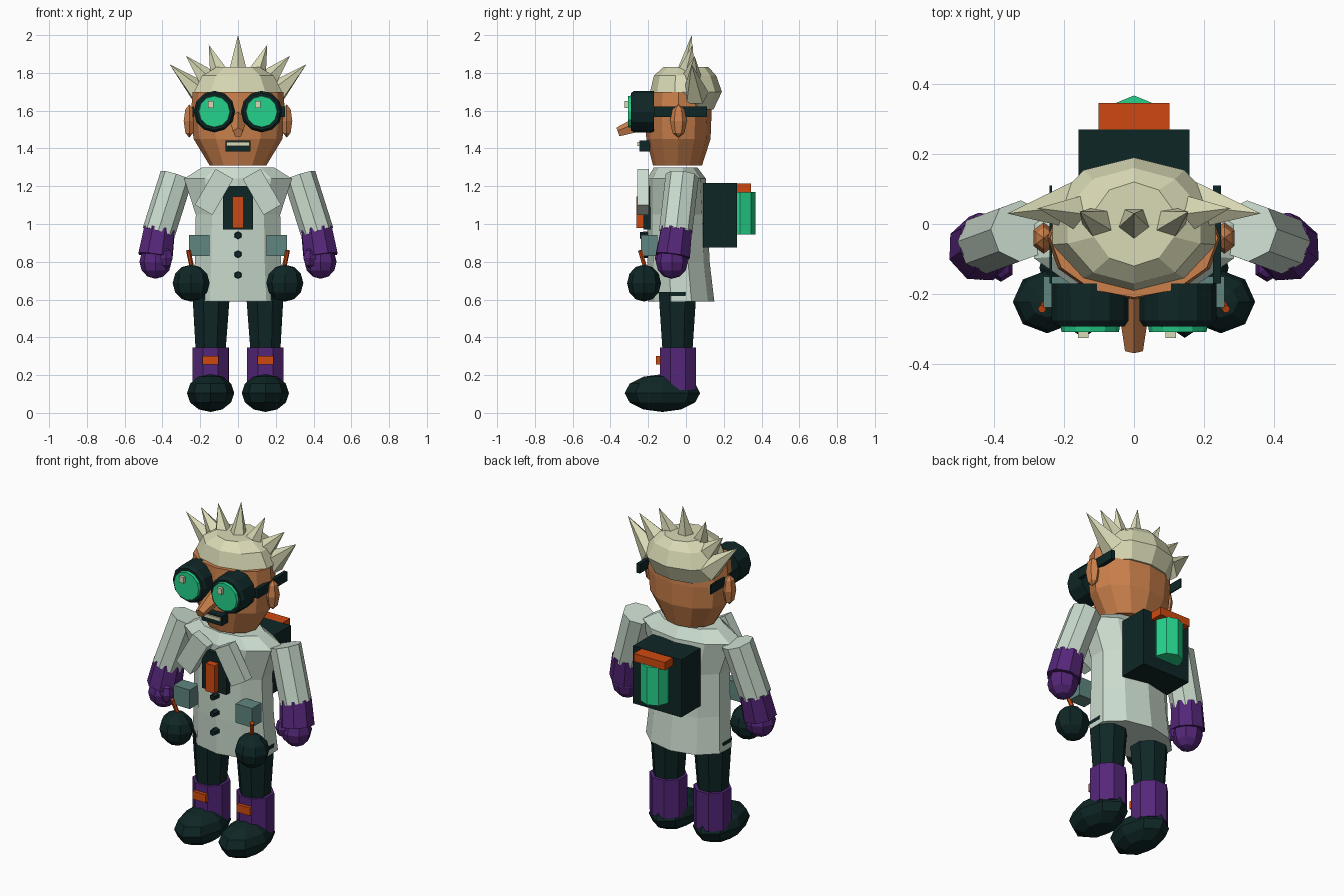
import bpy, bmesh, math
from mathutils import Vector, Matrix

if "Cube" in bpy.data.objects:
    bpy.data.objects.remove(bpy.data.objects["Cube"])


def material(name, r, g, b):
    def lin(c):
        c /= 255
        return c / 12.92 if c <= 0.04045 else ((c + 0.055) / 1.055) ** 2.4
    m = bpy.data.materials.new(name)
    m.diffuse_color = (lin(r), lin(g), lin(b), 1)
    m.use_nodes = True
    m.node_tree.nodes["Principled BSDF"].inputs["Base Color"].default_value = m.diffuse_color
    return m


HAIR = material("pale_straw", 218, 218, 182)
COAT = material("lab_white", 202, 219, 205)
SKIN = material("tan_skin", 204, 129, 76)
DARK = material("dark_teal", 15, 38, 38)
PURPLE = material("purple_rubber", 84, 38, 120)
ORANGE = material("burnt_orange", 206, 73, 16)
GREEN = material("glow_green", 37, 210, 140)
GREY = material("grey_teal", 96, 134, 128)


def finish(name, bm, mat):
    bmesh.ops.recalc_face_normals(bm, faces=bm.faces[:])
    me = bpy.data.meshes.new(name)
    bm.to_mesh(me)
    bm.free()
    me.materials.append(mat)
    ob = bpy.data.objects.new(name, me)
    bpy.context.collection.objects.link(ob)
    return ob


def box(name, lo, hi, mat, tilt=0):
    """Box between two corners, optionally rolled about the y axis."""
    lo, hi = Vector(lo), Vector(hi)
    bm = bmesh.new()
    M = (Matrix.Translation((lo + hi) / 2) @ Matrix.Rotation(tilt, 4, 'Y')
         @ Matrix.Diagonal((hi - lo).to_4d()))
    M[3][3] = 1
    bmesh.ops.create_cube(bm, size=1, matrix=M)
    return finish(name, bm, mat)


def rod(name, a, b, r1, r2, sides, mat, roll=0):
    """Tapered cylinder or spike from a to b."""
    a, b = Vector(a), Vector(b)
    d = b - a
    bm = bmesh.new()
    M = (Matrix.Translation((a + b) / 2) @ d.to_track_quat('Z', 'Y').to_matrix().to_4x4()
         @ Matrix.Rotation(roll, 4, 'Z'))
    bmesh.ops.create_cone(bm, cap_ends=True, segments=sides, radius1=r1, radius2=r2,
                          depth=d.length, matrix=M)
    return finish(name, bm, mat)


def ball(name, c, r, mat, seg=8, rings=6):
    bm = bmesh.new()
    M = Matrix.Translation(c) @ Matrix.Diagonal((r[0], r[1], r[2], 1))
    bmesh.ops.create_uvsphere(bm, u_segments=seg, v_segments=rings, radius=1, matrix=M)
    return finish(name, bm, mat)


def loft(name, rings, sides, mat):
    """Stack of elliptical rings given as (z, rx, ry, centre_y)."""
    bm = bmesh.new()
    loops = []
    for z, rx, ry, cy in rings:
        angs = [2 * math.pi * i / sides + math.pi / 2 for i in range(sides)]
        loops.append([bm.verts.new((rx * math.cos(t), cy + ry * math.sin(t), z)) for t in angs])
    for p, q in zip(loops, loops[1:]):
        for i in range(sides):
            j = (i + 1) % sides
            bm.faces.new((p[i], p[j], q[j], q[i]))
    bm.faces.new(loops[0])
    bm.faces.new(loops[-1])
    return finish(name, bm, mat)


# Head and hair cap
loft("head", [(1.31, .15, .13, -.045), (1.45, .235, .17, -.04), (1.58, .25, .175, -.04),
              (1.70, .24, .17, -.04)], 12, SKIN)
loft("hair_cap", [(1.605, .20, .125, .02), (1.70, .245, .19, .0), (1.785, .20, .165, -.005),
                  (1.83, .12, .12, .0)], 10, HAIR)

# Hair spikes fanned across the crown: base, tip, radius
rod("hair_spike_top", (0, .0, 1.79), (0, .03, 2.0), .055, 0, 5, HAIR)
for s in (-1, 1):
    for i, (base, tip, r) in enumerate([
            ((.095, .0, 1.79), (.155, .035, 1.95), .055),
            ((.155, .03, 1.76), (.275, .045, 1.89), .06),
            ((.185, .05, 1.68), (.362, .03, 1.845), .072)]):
        rod("hair_spike_%d" % i, (s * base[0],) + base[1:], (s * tip[0],) + tip[1:], r, 0, 5, HAIR)

# Nose and mouth
rod("nose", (0, -.18, 1.55), (0, -.36, 1.485), .055, .027, 5, SKIN)
box("mouth", (-.067, -.247, 1.385), (.067, -.19, 1.442), DARK)
box("teeth", (-.06, -.256, 1.413), (.06, -.24, 1.433), HAIR)

# Goggles, strap and ears
for s in (-1, 1):
    x = s * .125
    rod("goggle_barrel", (x, -.17, 1.595), (x, -.275, 1.595), .11, .11, 12, DARK)
    rod("goggle_rim", (x, -.275, 1.595), (x, -.292, 1.595), .11, .098, 12, DARK)
    rod("goggle_lens", (x, -.285, 1.595), (x, -.308, 1.595), .086, .082, 12, GREEN)
    hx = x - .02
    box("lens_glint", (hx - .015, -.325, 1.615), (hx + .015, -.305, 1.65), HAIR)
    box("goggle_strap", (s * .23 - .004, -.17, 1.567), (s * .245 + .004, .11, 1.622), DARK)
    ball("ear", (s * .258, -.04, 1.545), (.034, .045, .088), SKIN, 6, 4)

# Coat body
loft("coat", [(.59, .255, .175, -.025), (.80, .24, .165, -.04), (1.05, .235, .16, -.045),
              (1.24, .30, .155, -.05), (1.30, .20, .115, -.055)], 10, COAT)

# Shirt front, tie and buttons
box("shirt_front", (-.08, -.224, .97), (.08, -.17, 1.20), DARK)
box("tie", (-.03, -.263, .98), (.03, -.215, 1.145), ORANGE)
for z in (.94, .84, .73):
    rod("button", (0, -.18, z), (0, -.243, z), .022, .018, 6, DARK)

for s in (-1, 1):
    # Lapel, splayed outwards towards the bottom
    box("lapel", (s * .127 - .054, -.256, 1.06), (s * .127 + .054, -.195, 1.28), COAT,
        tilt=-s * math.radians(30))

    # Pocket with fused round flask
    px = s * .205
    box("pocket", (px - .054, -.238, .83), (px + .054, -.15, .943), GREY)
    rod("fuse", (s * .263, -.243, .86), (s * .24, -.21, .75), .012, .012, 6, ORANGE)
    ball("round_bomb", (s * .248, -.222, .687), (.098, .09, .098), DARK, 8, 6)

    # Sleeve, glove cuff, hand and thumb
    rod("sleeve", (s * .325, -.02, 1.255), (s * .42, -.055, .955), .088, .088, 8, COAT, .39)
    rod("glove_cuff", (s * .415, -.05, .975), (s * .437, -.07, .83), .087, .097, 8, PURPLE, .39)
    ball("glove_hand", (s * .437, -.075, .80), (.085, .085, .09), PURPLE, 8, 6)
    ball("glove_thumb", (s * .38, -.125, .82), (.038, .04, .055), PURPLE, 6, 4)

    # Trouser leg, boot shaft, buckle and shoe
    x = s * .145
    rod("trouser_leg", (x, -.045, .32), (x - s * .003, -.045, .64), .085, .108, 8, DARK, .39)
    rod("boot_shaft", (x, -.042, .12), (x, -.042, .345), .104, .104, 8, PURPLE, .39)
    box("boot_buckle", (x - .043, -.158, .255), (x + .043, -.11, .302), ORANGE)
    ball("shoe", (x, -.125, .105), (.125, .2, .1), DARK, 8, 6)

# Backpack with capped glowing tank
box("backpack", (-.158, .09, .875), (.158, .27, 1.217), DARK)
box("tank_cap", (-.102, .26, 1.168), (.102, .345, 1.215), ORANGE)
rod("glow_tank", (0, .285, .945), (0, .285, 1.17), .082, .082, 8, GREEN)
